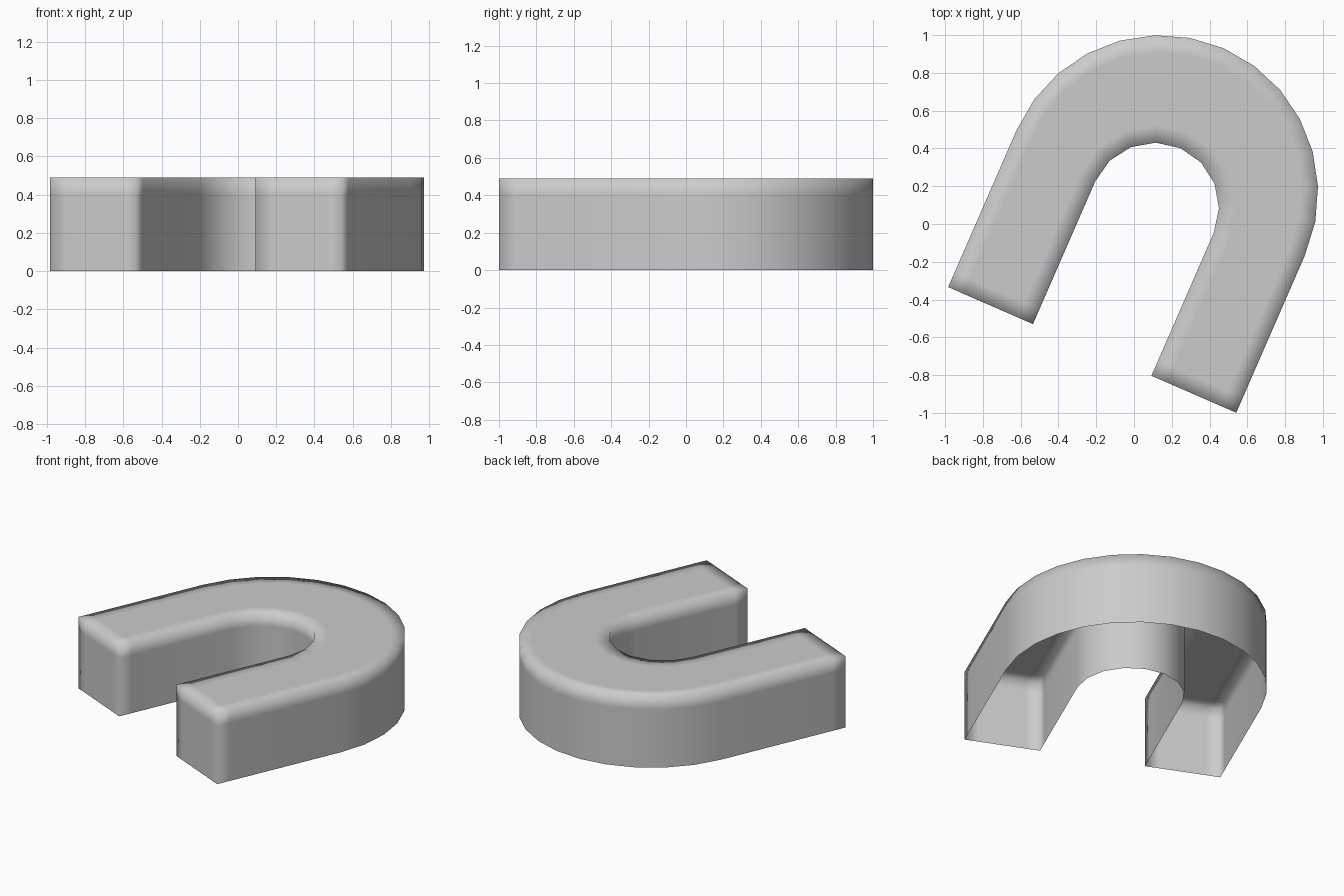
import bpy, bmesh
from math import sin, cos, pi, radians
from mathutils import Matrix

if "Cube" in bpy.data.objects:
    bpy.data.objects.remove(bpy.data.objects["Cube"])

R, r = 0.832, 0.342         # outer and inner arc radii
LEG, INNER_Y = 0.91, -0.086  # leg length below the outer centre, inner arc centre
H, B = 0.49, 0.09           # height, width of the soft edge band


def arc(radius, cy, n, a0, a1):
    return [(radius * cos(a0 + (a1 - a0) * i / n), cy + radius * sin(a0 + (a1 - a0) * i / n))
            for i in range(n + 1)]


# U outline, counter-clockwise, with support points beside each leg corner
outline = [(R, -LEG), (R, -LEG + B)] + arc(R, 0, 14, 0, pi)
outline += [(-R, -LEG + B), (-R, -LEG), (-R + B, -LEG), (-r - B, -LEG), (-r, -LEG), (-r, -LEG + B)]
outline += arc(r, INNER_Y, 8, pi, 0)
outline += [(r, -LEG + B), (r, -LEG), (r + B, -LEG), (R - B, -LEG)]

# walls, open underneath
bm = bmesh.new()
rings = [[bm.verts.new((x, y, z)) for x, y in outline] for z in (0, H - B, H)]
n = len(outline)
for lo, hi in zip(rings, rings[1:]):
    for i in range(n):
        j = (i + 1) % n
        bm.faces.new((lo[i], lo[j], hi[j], hi[i]))

# top with an inset band
top = bm.faces.new(rings[-1])
bm.normal_update()
bmesh.ops.inset_region(bm, faces=[top], thickness=B, use_even_offset=True, use_boundary=True)
bmesh.ops.remove_doubles(bm, verts=bm.verts[:], dist=0.002)

# turn and place
bm.transform(Matrix.Translation((0.1425, 0.1675, 0)) @ Matrix.Rotation(radians(-23.56), 4, 'Z'))
for f in bm.faces:
    f.smooth = True

mesh = bpy.data.meshes.new("u_block")
bm.to_mesh(mesh)
bm.free()
bpy.context.collection.objects.link(bpy.data.objects.new("u_block", mesh))
